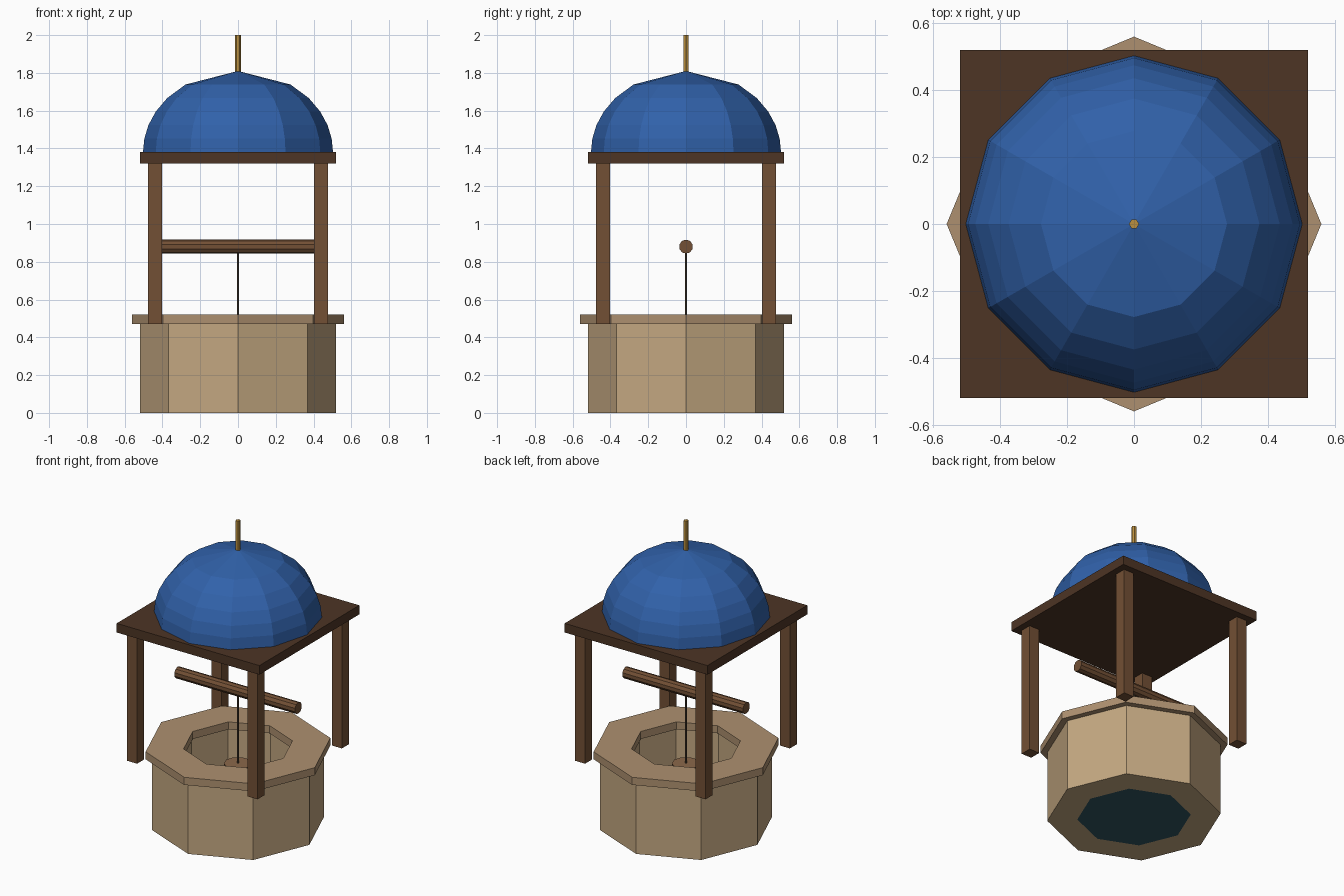
import bpy, bmesh
from math import cos, sin, pi, sqrt
from mathutils import Matrix, Vector

if "Cube" in bpy.data.objects:
    bpy.data.objects.remove(bpy.data.objects["Cube"])


def mat(name, rgb):
    m = bpy.data.materials.new(name)
    m.diffuse_color = (*rgb, 1)
    m.use_nodes = True
    m.node_tree.nodes["Principled BSDF"].inputs["Base Color"].default_value = m.diffuse_color
    return m


STONE = mat("stone", (0.55, 0.39, 0.22))
RIM = mat("rim_stone", (0.42, 0.28, 0.16))
WOOD = mat("wood", (0.17, 0.08, 0.035))
DARK = mat("dark_wood", (0.075, 0.035, 0.018))
BUCKET = mat("bucket_wood", (0.26, 0.14, 0.07))
ROPE = mat("rope", (0.10, 0.07, 0.04))
BLUE = mat("blue_tile", (0.03, 0.12, 0.40))
GOLD = mat("gold", (0.50, 0.28, 0.05))
WATER = mat("water", (0.03, 0.09, 0.12))


def finish(name, bm, material):
    bmesh.ops.recalc_face_normals(bm, faces=bm.faces)
    me = bpy.data.meshes.new(name)
    bm.to_mesh(me)
    bm.free()
    me.materials.append(material)
    ob = bpy.data.objects.new(name, me)
    bpy.context.collection.objects.link(ob)
    return ob


def lathe(name, profile, sides, material, loop=False):
    """Spin (radius, z) points around z; loop joins last to first, else ends are capped."""
    bm = bmesh.new()
    rings = []
    for r, z in profile:
        if r == 0:
            rings.append([bm.verts.new((0, 0, z))] * sides)
        else:
            rings.append([bm.verts.new((r * cos(2 * pi * i / sides), r * sin(2 * pi * i / sides), z))
                          for i in range(sides)])
    pairs = list(zip(rings, rings[1:])) + ([(rings[-1], rings[0])] if loop else [])
    for a, b in pairs:
        for i in range(sides):
            j = (i + 1) % sides
            bm.faces.new(list(dict.fromkeys((a[i], a[j], b[j], b[i]))))
    if not loop:
        for ring in (rings[0], rings[-1]):
            if ring[0] is not ring[1]:
                bm.faces.new(ring)
    return finish(name, bm, material)


def box(name, lo, hi, material):
    bm = bmesh.new()
    lo, hi = Vector(lo), Vector(hi)
    bmesh.ops.create_cube(bm, size=1, matrix=Matrix.Translation((lo + hi) / 2)
                          @ Matrix.Diagonal((*(hi - lo), 1)))
    return finish(name, bm, material)


# octagonal well wall, rim and water
lathe("well_wall", [(0.52, 0), (0.52, 0.47), (0.34, 0.47), (0.34, 0)], 8, STONE, loop=True)
lathe("well_rim", [(0.56, 0.47), (0.56, 0.52), (0.33, 0.52), (0.33, 0.47)], 8, RIM, loop=True)
lathe("water", [(0.34, 0), (0.34, 0.06)], 8, WATER)

# four corner posts
for sx, side in ((-1, "left"), (1, "right")):
    for sy, end in ((-1, "front"), (1, "back")):
        x, y, h = 0.439 * sx, 0.439 * sy, 0.037
        box(f"{end}_{side}_post", (x - h, y - h, 0.47), (x + h, y + h, 1.32), WOOD)

# roof slab, dome and finial
box("roof_slab", (-0.52, -0.52, 1.32), (0.52, 0.52, 1.38), DARK)
dome = [(0.503 * sqrt(1 - (k / 6) ** 2), 1.38 + 0.43 * k / 6) for k in range(7)]
lathe("dome", dome, 12, BLUE)
lathe("finial", [(0.015, 1.79), (0.015, 2.0)], 6, GOLD)

# windlass, rope and bucket
windlass = lathe("windlass", [(0.037, -0.44), (0.037, 0.44)], 10, WOOD)
windlass.data.transform(Matrix.Translation((0, 0, 0.88)) @ Matrix.Rotation(pi / 2, 4, 'Y'))
lathe("rope", [(0.005, 0.39), (0.005, 0.87)], 6, ROPE)
lathe("bucket", [(0.07, 0.26), (0.085, 0.40)], 10, BUCKET)
